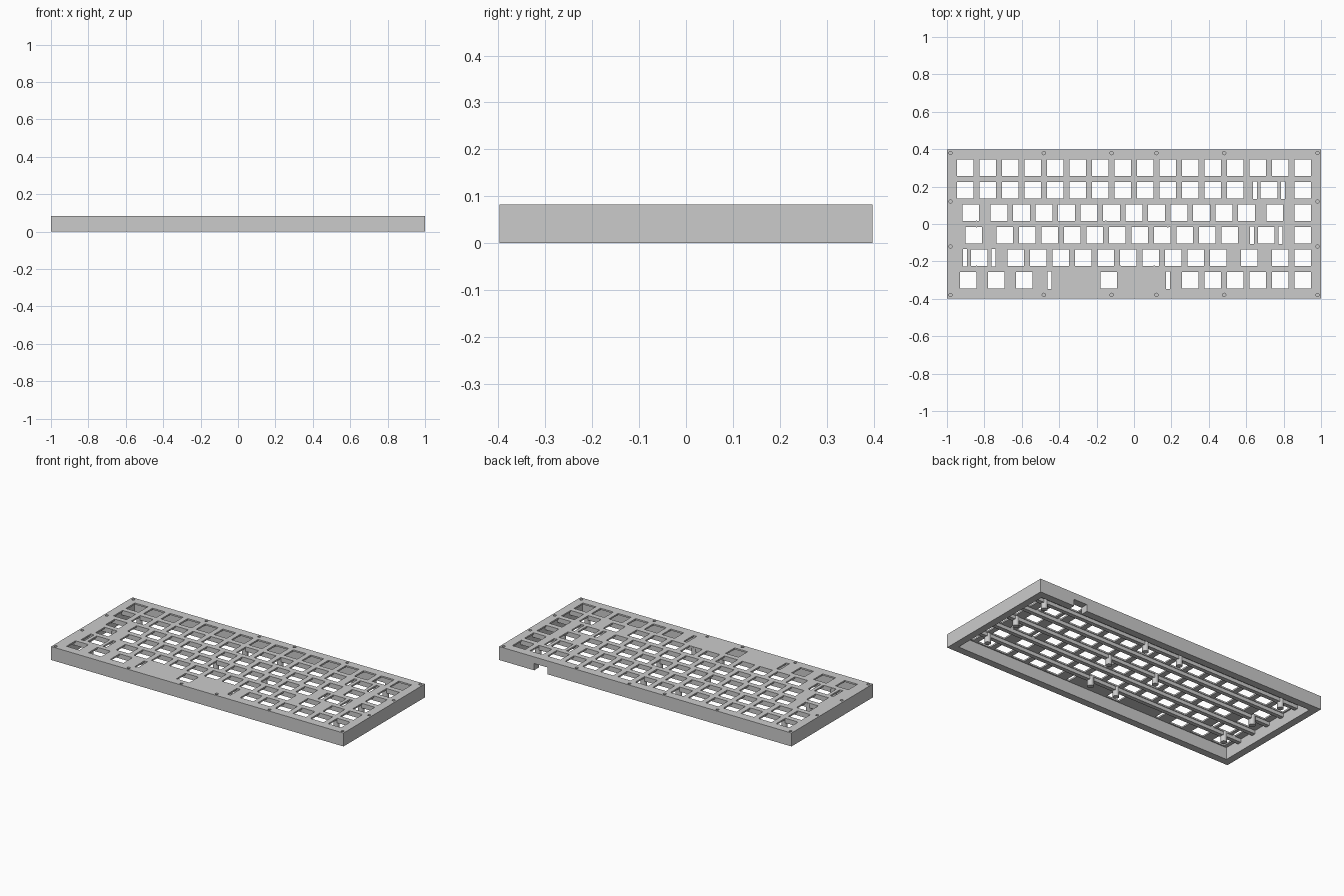
import bpy, bmesh
from mathutils import Matrix, Vector

if "Cube" in bpy.data.objects:
    bpy.data.objects.remove(bpy.data.objects["Cube"], do_unlink=True)

U = 0.1203                 # key pitch
HOLE = 0.0884              # switch opening
W, D, H = 2.0, 0.795, 0.083
WALL = 0.045
PLATE_Z = H - 0.0095       # underside of the thin plate
BAR_Z = H - 0.031          # underside of the ribs

grey = bpy.data.materials.new("plain_grey")
grey.use_nodes = True
colour = (0.6, 0.6, 0.6, 1)
grey.diffuse_color = colour
grey.node_tree.nodes["Principled BSDF"].inputs["Base Color"].default_value = colour


def box(bm, x, y, z0, z1, sx, sy):
    m = Matrix.Translation((x, y, (z0 + z1) / 2)) @ Matrix.Diagonal((sx, sy, z1 - z0, 1))
    bmesh.ops.create_cube(bm, size=1, matrix=m)


def cylinder(bm, x, y, z0, z1, r, sides=20):
    bmesh.ops.create_cone(bm, cap_ends=True, segments=sides, radius1=r, radius2=r,
                          depth=z1 - z0, matrix=Matrix.Translation((x, y, (z0 + z1) / 2)))


def make(name, bm):
    me = bpy.data.meshes.new(name)
    bm.to_mesh(me)
    bm.free()
    me.materials.append(grey)
    ob = bpy.data.objects.new(name, me)
    bpy.context.scene.collection.objects.link(ob)
    return ob


def run(start, count):
    return [start + i for i in range(count)]


# Key centres per row, in key units from the left edge
rows = [
    run(0.5, 16),
    run(0.5, 13) + [14, 15.5],
    [0.75] + run(2, 12) + [14.25, 15.5],
    [0.875] + run(2.25, 11) + [13.875, 15.5],
    [1.125] + run(2.75, 10) + [13.125, 14.5, 15.5],
    [0.625, 1.875, 3.125, 6.875] + run(10.5, 6),
]
# Stabiliser slots: row, key centre, half spacing
stabilisers = [(1, 14, 0.0756), (3, 13.875, 0.0756), (4, 1.125, 0.0756), (5, 6.875, 0.317)]


def key_x(u):
    return (u - 8) * U


def row_y(r):
    return (2.5 - r) * U


# Case block
bm = bmesh.new()
box(bm, 0, 0, 0, H, W, D)
case = make("case", bm)

# Cavity open at the bottom
bm = bmesh.new()
box(bm, 0, 0, -0.05, PLATE_Z, W - 2 * WALL, D - 2 * WALL)
cavity = make("cavity_cutter", bm)

# Switch openings, stabiliser slots and blind screw holes
bm = bmesh.new()
for r, keys in enumerate(rows):
    for u in keys:
        box(bm, key_x(u), row_y(r), PLATE_Z - 0.015, H + 0.02, HOLE, HOLE)
for r, u, half in stabilisers:
    for s in (-1, 1):
        box(bm, key_x(u) + s * half, row_y(r), PLATE_Z - 0.015, H + 0.02, 0.022, 0.094)
screws = [(x, s * 0.379) for x in (-0.981, -0.482, -0.12, 0.12, 0.482, 0.981) for s in (-1, 1)]
screws += [(sx * 0.981, sy * U) for sx in (-1, 1) for sy in (-1, 1)]
for x, y in screws:
    cylinder(bm, x, y, 0.035, H + 0.02, 0.009, 16)
openings = make("opening_cutter", bm)

# Cable port in the back wall
bm = bmesh.new()
box(bm, 0.715, D / 2, -0.05, 0.042, 0.09, 0.16)
port = make("port_cutter", bm)

cutters = [cavity, openings, port]
for c in cutters:
    c.hide_render = True
    mod = case.modifiers.new(c.name, 'BOOLEAN')
    mod.operation = 'DIFFERENCE'
    mod.solver = 'EXACT'
    mod.object = c
bpy.context.view_layer.update()
baked = bpy.data.meshes.new_from_object(case.evaluated_get(bpy.context.evaluated_depsgraph_get()))
case.modifiers.clear()
case.data = baked
for c in cutters:
    bpy.data.objects.remove(c, do_unlink=True)

# Stiffening ribs between the rows
for i in range(5):
    bm = bmesh.new()
    box(bm, 0, (2 - i) * U, BAR_Z, PLATE_Z + 0.003, W - 2 * WALL + 0.01, 0.025)
    make("row_rib_%d" % (i + 1), bm)

# Standoff posts under the ribs
posts = {2: [-7, -1, 1, 7], 0: [-7, -1.25, 1.5, 7], -2: [-7, -0.6, 0.9, 7]}
for row, columns in posts.items():
    for n, u in enumerate(columns):
        bm = bmesh.new()
        cylinder(bm, u * U, row * U, 0.016, PLATE_Z + 0.003, 0.018)
        post = make("standoff_%d_%d" % (row + 3, n + 1), bm)
        for p in post.data.polygons:
            p.use_smooth = abs(p.normal.z) < 0.5
        for e in post.data.edges:
            a, b = (post.data.vertices[v].co for v in e.vertices)
            e.use_edge_sharp = abs(a.z - b.z) < 0.001
